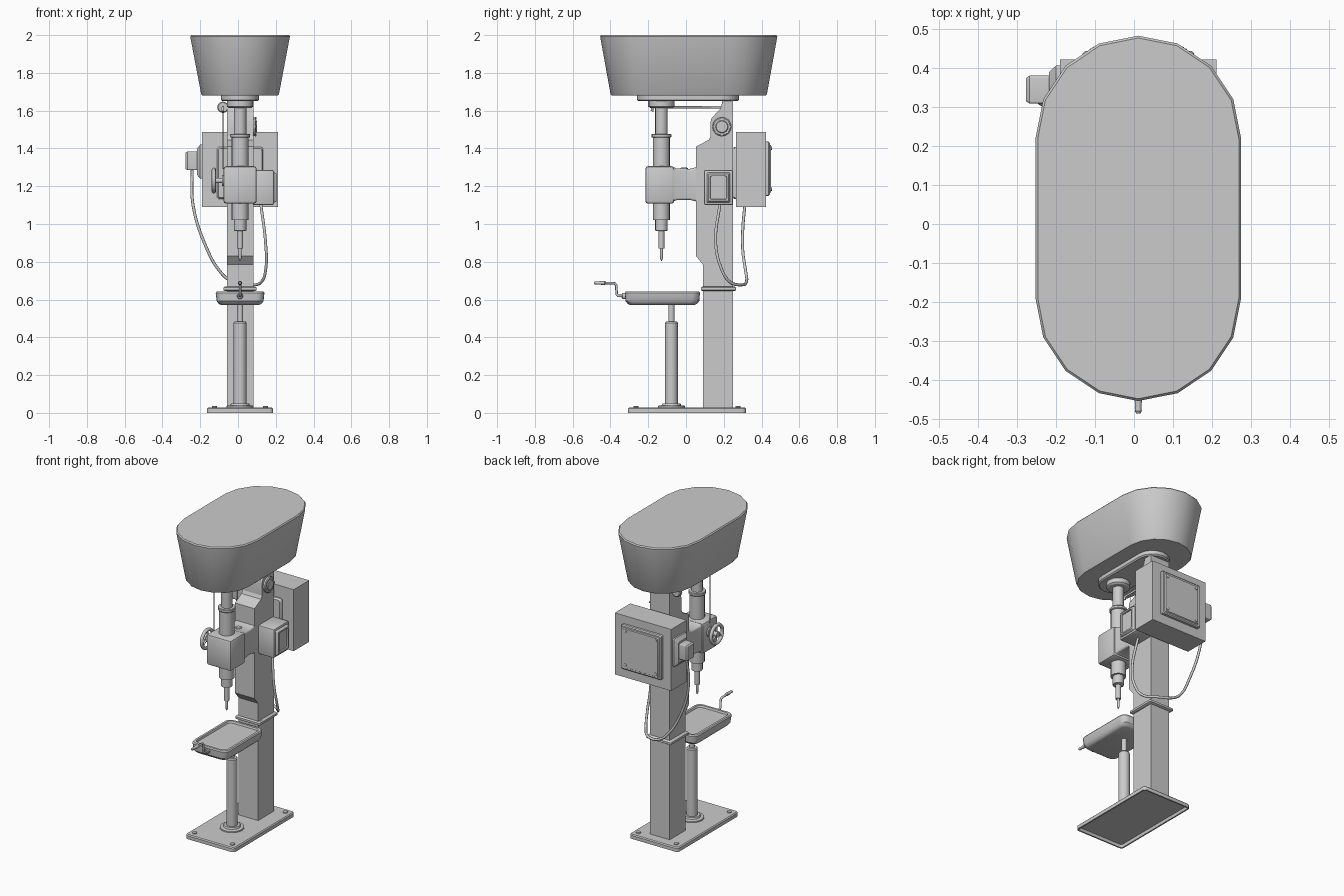
import bpy, bmesh, math
from mathutils import Vector

if "Cube" in bpy.data.objects:
    bpy.data.objects.remove(bpy.data.objects["Cube"])

CX = 0.011      # machine centre line in x
SY = -0.13      # spindle axis in y

AXES = {
    "Z": lambda x, y, z: (x, y, z),
    "X": lambda x, y, z: (z, x, y),
    "-X": lambda x, y, z: (-z, -x, y),
    "Y": lambda x, y, z: (-x, z, y),
    "-Y": lambda x, y, z: (x, -z, y),
}


def finish(name, bm, angle=32):
    bmesh.ops.remove_doubles(bm, verts=bm.verts, dist=0.00005)
    bmesh.ops.recalc_face_normals(bm, faces=bm.faces)
    me = bpy.data.meshes.new(name)
    bm.to_mesh(me)
    bm.free()
    ob = bpy.data.objects.new(name, me)
    bpy.context.collection.objects.link(ob)
    smooth(ob, angle)
    return ob


def smooth(ob, angle=32):
    bpy.ops.object.select_all(action='DESELECT')
    ob.select_set(True)
    bpy.context.view_layer.objects.active = ob
    bpy.ops.object.shade_smooth_by_angle(angle=math.radians(angle))


def outline(hx, hy, r, seg):
    """Rounded rectangle; becomes a stadium or circle when r reaches hx / hy."""
    pts = []
    for k, (sx, sy) in enumerate([(1, 1), (-1, 1), (-1, -1), (1, -1)]):
        for i in range(seg + 1):
            a = (k + i / seg) * math.pi / 2
            pts.append((sx * (hx - r) + r * math.cos(a), sy * (hy - r) + r * math.sin(a)))
    return pts


def loft(name, center, rings, axis="Z", seg=4):
    """rings: (height, half width, half depth, corner radius), capped at both ends."""
    bm = bmesh.new()
    c = Vector(center)
    loops = [[bm.verts.new(c + Vector(AXES[axis](x, y, h))) for x, y in outline(hx, hy, r, seg)]
             for h, hx, hy, r in rings]
    n = len(loops[0])
    for a, b in zip(loops, loops[1:]):
        for i in range(n):
            bm.faces.new((a[i], a[(i + 1) % n], b[(i + 1) % n], b[i]))
    bm.faces.new(loops[0])
    bm.faces.new(loops[-1])
    return finish(name, bm)


def turned(name, center, profile, axis="Z", seg=4):
    return loft(name, center, [(h, r, r, r) for h, r in profile], axis, seg)


def box(name, x, y, z, bevel=0.0, seg=2):
    bm = bmesh.new()
    bmesh.ops.create_cube(bm, size=1)
    for v in bm.verts:
        v.co = [lo + (c + 0.5) * (hi - lo) for c, (lo, hi) in zip(v.co, (x, y, z))]
    if bevel:
        bmesh.ops.bevel(bm, geom=bm.edges[:], offset=bevel, segments=seg, profile=0.5, affect='EDGES')
    return finish(name, bm)


def tube(name, pts, r, kind='NURBS'):
    cu = bpy.data.curves.new(name, 'CURVE')
    cu.dimensions = '3D'
    cu.bevel_depth = r
    cu.bevel_resolution = 2
    cu.use_fill_caps = True
    cu.resolution_u = 6
    if kind == 'POLY':
        sp = cu.splines.new('POLY')
        sp.points.add(len(pts) - 1)
        for p, co in zip(sp.points, pts):
            p.co = (*co, 1)
    else:
        sp = cu.splines.new('BEZIER')
        sp.bezier_points.add(len(pts) - 1)
        for p, co in zip(sp.bezier_points, pts):
            p.co = co
            p.handle_left_type = p.handle_right_type = 'AUTO'
    ob = bpy.data.objects.new(name, cu)
    bpy.context.collection.objects.link(ob)
    return ob


# Base plate, hollow underneath, with corner bolts
loft("base_plate", (CX, 0.005, 0),
     [(0.018, .162, .299, .01), (0, .166, .303, .012), (0, .175, .312, .02),
      (0.022, .175, .312, .02), (0.028, .169, .306, .016)])
for sx in (-1, 1):
    for sy in (-1, 1):
        turned("base_bolt", (CX + sx * .135, .005 + sy * .27, .026), [(0, .014), (.009, .014), (.011, .011)])

# Column with stepped front profile
profile = [(.09, .02), (.25, .02), (.25, 1.655), (.195, 1.655), (.182, 1.61), (.135, 1.56), (.13, 1.54),
           (.13, 1.465), (.12, 1.445), (.053, 1.41), (.053, .83), (.09, .785)]
bm = bmesh.new()
face = bm.faces.new([bm.verts.new((CX - .07, y, z)) for y, z in profile])
ext = bmesh.ops.extrude_face_region(bm, geom=[face])
bmesh.ops.translate(bm, vec=(.14, 0, 0), verts=[v for v in ext["geom"] if isinstance(v, bmesh.types.BMVert)])
finish("column", bm, 20)
loft("column_collar", (CX, .172, .645), [(0, .08, .085, .004), (.005, .088, .093, .006),
                                        (.018, .088, .093, .006), (.024, .08, .085, .004)])

# Belt guard: tapered hood with lip plate and spindle hub
loft("belt_guard", (CX, .0145, 0),
     [(1.68, .20, .408, .20), (1.688, .206, .414, .206), (1.993, .264, .469, .264), (2.0, .258, .463, .258)])
loft("guard_lip", (CX, .01, 0), [(1.65, .092, .262, .092), (1.657, .1, .27, .1), (1.685, .1, .27, .1)])
turned("guard_hub", (CX, SY, 0), [(1.615, .06), (1.622, .07), (1.655, .07)])

# Spindle from hub down to the drill bit
turned("upper_spindle", (CX, SY, 0),
       [(1.29, .045), (1.457, .045), (1.457, .05), (1.461, .053), (1.473, .053), (1.477, .05),
        (1.477, .033), (1.63, .033)])
turned("chuck_and_bit", (CX, SY, 0),
       [(.805, .002), (.82, .008), (.87, .008), (.87, .016), (.962, .016), (.965, .033),
        (1.02, .033), (1.02, .045), (1.12, .045)])

# Drill head and arm to the column
box("drill_head", (CX - .088, CX + .088), (-.215, -.063), (1.108, 1.306), .014)
loft("head_arm", (CX, -.07, 1.21), [(0, .08, .092, .012), (.02, .075, .084, .012),
     (.09, .07, .082, .012), (.105, .07, .086, .012), (.13, .07, .092, .012)], "Y")
turned("arm_cap", (CX, -.01, 1.285), [(0, .02), (.01, .02), (.013, .016)])

# Feed wheel on the left of the head
turned("feed_shaft", (CX - .085, SY, 1.23), [(0, .03), (.012, .03), (.012, .014), (.055, .014), (.055, .02), (.066, .018)], "-X")
bpy.ops.mesh.primitive_torus_add(major_segments=24, minor_segments=8, major_radius=.058, minor_radius=.011,
                                 location=(-.128, SY, 1.23), rotation=(0, math.pi / 2, 0))
bpy.context.object.name = "feed_wheel"
smooth(bpy.context.object, 60)
for k in range(3):
    a = math.pi / 2 + k * math.tau / 3
    tube("wheel_spoke", [(-.128, SY, 1.23), (-.128, SY + .055 * math.cos(a), 1.23 + .055 * math.sin(a))], .006, 'POLY')

# Tension rod with its disc, and the thin depth rod
tube("tension_rod", [(-.08, .2, 1.618), (-.08, -.178, 1.618), (-.08, -.18, 1.597)], .007, 'POLY')
turned("tension_disc", (-.08, .19, 1.618), [(0, .025), (.005, .03), (.025, .03), (.03, .025)], "Y")
tube("depth_rod", [(-.08, SY, 1.29), (-.08, SY, 1.62)], .002, 'POLY')

# Dial on the right of the column
turned("dial", (CX + .068, .19, 1.515), [(0, .05), (.012, .05), (.017, .044), (.017, .034), (.022, .03)], "X")
for k in range(8):
    a = k * math.tau / 8
    turned("dial_stud", (.09, .19 + .045 * math.cos(a), 1.515 + .045 * math.sin(a)), [(0, .006), (.008, .005)], "X", 2)

# Switch box on the right
box("switch_box", (.07, .19), (.095, .25), (1.1, 1.287), .01)
loft("switch_panel", (.188, .172, 1.193), [(0, .062, .08, .006), (.008, .06, .078, .006), (.017, .054, .072, .006),
                                          (.017, .044, .062, .005), (.009, .042, .06, .005)], "X")

# Electrical cabinet with rear cover and screws
CZ = 1.2925
box("cabinet", (-.19, .212), (.265, .423), (1.09, 1.487))
loft("cabinet_bracket", (CX, .245, 1.27), [(0, .115, .13, .012), (.012, .122, .138, .015), (.025, .122, .138, .015)], "Y")
loft("cabinet_cover", (CX, .42, CZ), [(0, .143, .143, .008), (.018, .143, .143, .008), (.024, .137, .137, .008),
                                     (.024, .128, .128, .008), (.03, .124, .124, .008)], "Y")
for sx in (-1, 1):
    for sz in (-1, 1):
        turned("cover_screw", (CX + sx * .108, .448, CZ + sz * .108), [(0, .009), (.006, .009), (.008, .006)], "Y", 3)

# Plug on the left of the cabinet
loft("plug_socket", (-.185, .345, 1.33), [(0, .062, .09, .008), (.015, .062, .09, .008), (.033, .045, .068, .008)], "-X")
loft("plug", (-.21, .345, 1.335), [(0, .036, .05, .006), (.058, .036, .05, .006), (.067, .03, .043, .006)], "-X")

# Cable looping from the plug behind the column to the switch box
tube("cable", [(-.243, .345, 1.30), (-.238, .312, 1.10), (-.165, .3, .87), (-.1, .315, .755), (-.04, .321, .70),
               (.07, .29, .678), (.125, .23, .695), (.148, .185, .77), (.146, .157, .9), (.12, .18, 1.11)], .008)

# Table post
turned("table_post", (CX, -.077, 0),
       [(.025, .072), (.036, .072), (.04, .066), (.04, .052), (.05, .048), (.05, .034), (.477, .034),
        (.484, .029), (.484, .016), (.58, .016)])

# Work table: tray with a shallow recess
loft("work_table", (CX, -.125, 0),
     [(.572, .102, .172, .03), (.577, .113, .183, .035), (.592, .124, .195, .04), (.635, .129, .199, .04),
      (.642, .124, .194, .038), (.642, .11, .18, .03), (.63, .106, .176, .028)])

# Crank on the table front
turned("crank_boss", (CX, -.315, .618), [(0, .016), (.02, .016), (.024, .012)], "-Y")
tube("crank_arm", [(CX, -.33, .618), (CX, -.358, .62), (CX, -.367, .628), (CX, -.369, .675),
                   (CX, -.378, .686), (CX, -.44, .688)], .007, 'POLY')
turned("crank_handle", (CX, -.425, .688), [(0, .006), (.006, .011), (.045, .008), (.055, .009), (.062, .005)], "-Y")
